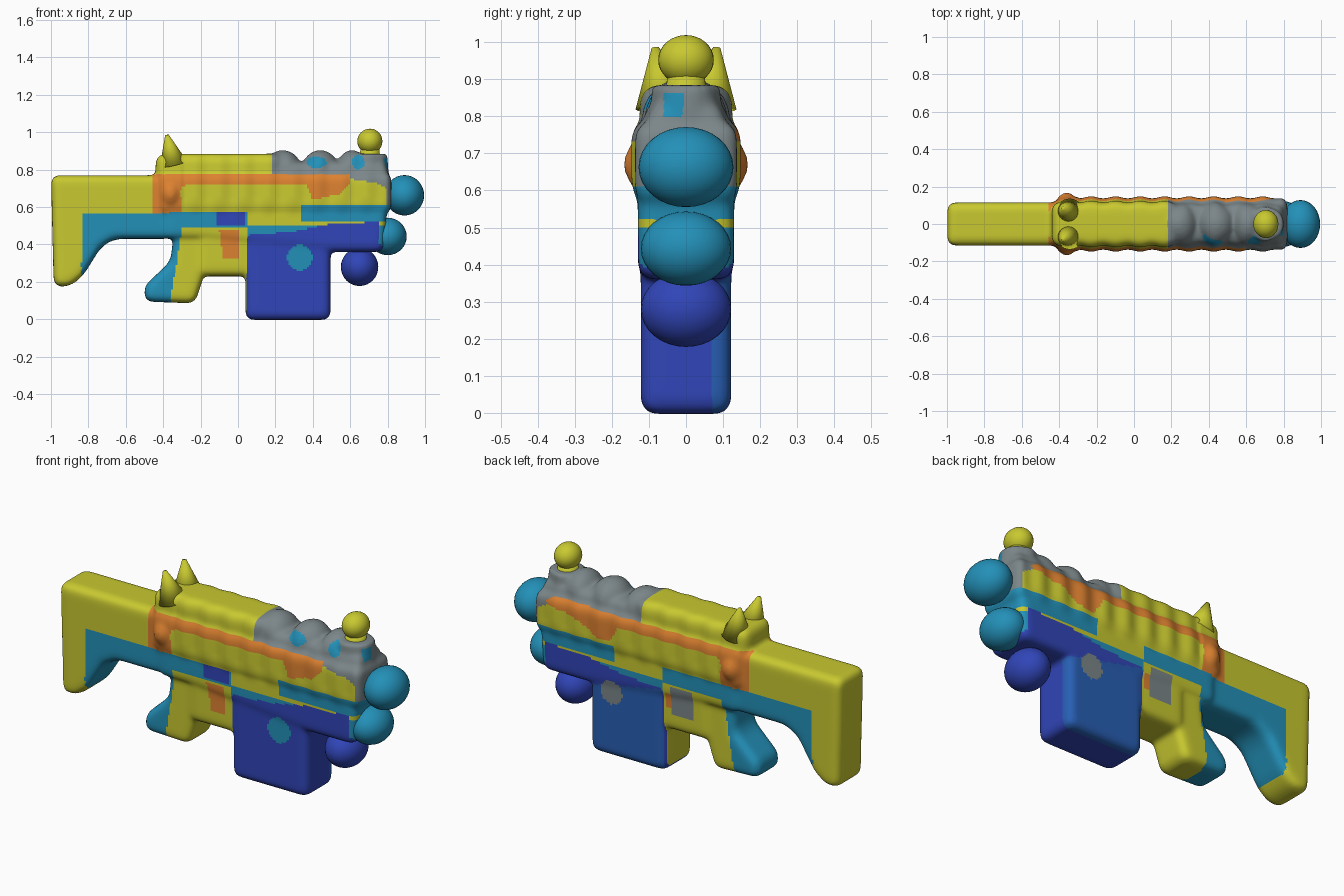
import bpy, bmesh, math
from mathutils import Matrix, Vector

if "Cube" in bpy.data.objects:
    bpy.data.objects.remove(bpy.data.objects["Cube"])

COLOURS = {
    "yellow": (0.58, 0.58, 0.03), "teal": (0.017, 0.28, 0.48),
    "deep_blue": (0.03, 0.06, 0.48), "mid_blue": (0.021, 0.114, 0.456),
    "grey": (0.2, 0.24, 0.25), "orange": (0.72, 0.22, 0.03),
}
MATS = {}
for name, rgb in COLOURS.items():
    mat = bpy.data.materials.new(name)
    mat.use_nodes = True
    mat.diffuse_color = (*rgb, 1)
    mat.node_tree.nodes["Principled BSDF"].inputs["Base Color"].default_value = (*rgb, 1)
    MATS[name] = mat
INDEX = {name: i for i, name in enumerate(COLOURS)}


def slab(bm, pts, half, bevel=0.04):
    """Rounded side profile, extruded across the width."""
    part = bmesh.new()
    face = part.faces.new([part.verts.new((x, -half, z)) for x, z in pts])
    out = bmesh.ops.extrude_face_region(part, geom=[face])
    moved = [v for v in out["geom"] if isinstance(v, bmesh.types.BMVert)]
    bmesh.ops.translate(part, verts=moved, vec=(0, 2 * half, 0))
    bmesh.ops.recalc_face_normals(part, faces=part.faces)
    bmesh.ops.bevel(part, geom=part.edges[:], offset=bevel, segments=4,
                    profile=0.5, affect='EDGES', clamp_overlap=True)
    temp = bpy.data.meshes.new("temp")
    part.to_mesh(temp)
    part.free()
    bm.from_mesh(temp)
    bpy.data.meshes.remove(temp)


def box(x0, x1, z0, z1):
    return [(x0, z0), (x1, z0), (x1, z1), (x0, z1)]


def oval(x, z, rx, rz):
    steps = [k * math.tau / 16 for k in range(16)]
    return [(x + rx * math.cos(a), z + rz * math.sin(a)) for a in steps]


def blob(bm, centre, radii, seg=32):
    mat = Matrix.Translation(centre) @ Matrix.Diagonal((*radii, 1))
    bmesh.ops.create_uvsphere(bm, u_segments=seg, v_segments=seg // 2, radius=1, matrix=mat)


def finish(name, bm, colour):
    mesh = bpy.data.meshes.new(name)
    bm.to_mesh(mesh)
    bm.free()
    mesh.materials.append(MATS[colour])
    mesh.polygons.foreach_set("use_smooth", [True] * len(mesh.polygons))
    obj = bpy.data.objects.new(name, mesh)
    bpy.context.collection.objects.link(obj)
    return obj


# Body masses, fused into one soft shell
bm = bmesh.new()
slab(bm, [(-1, .77), (-.35, .77), (-.35, .43), (-.66, .43), (-.73, .39),
          (-.83, .23), (-.9, .175), (-.985, .175)], .115)              # stock
slab(bm, box(-.43, .82, .56, .79), .142, .05)                          # receiver
slab(bm, [(-.4, .64), (.8, .64), (.78, .36), (.5, .36), (-.2, .43), (-.4, .43)], .13)
slab(bm, box(-.44, .24, .68, .885), .12, .05)                          # top cover
slab(bm, box(.1, .8, .68, .84), .11, .05)                              # rail
slab(bm, [(-.34, .5), (-.14, .5), (-.18, .24), (-.23, .085), (-.5, .095),
          (-.5, .18), (-.36, .31)], .105)                              # grip
slab(bm, box(-.22, .08, .23, .52), .118)                               # trigger block
slab(bm, box(.04, .495, -.003, .5), .122)                              # magazine
for x, rx in ((.24, .1), (.44, .1), (.61, .085)):                      # rail bumps
    blob(bm, (x, 0, .8), (rx, .115, .105))
bmesh.ops.create_cone(bm, cap_ends=True, segments=32, radius1=.1, radius2=.09, depth=.2,
                      matrix=Matrix.Translation((.71, 0, .785)))
blob(bm, (-.36, 0, .67), (.085, .17, .11))                             # side flares
body = finish("body_shell", bm, "yellow")

remesh = body.modifiers.new("fuse", 'REMESH')
remesh.mode = 'VOXEL'
remesh.voxel_size = 0.011
soften = body.modifiers.new("soften", 'SMOOTH')
soften.iterations = 14
soften.factor = 0.5
graph = bpy.context.evaluated_depsgraph_get()
mesh = bpy.data.meshes.new_from_object(body.evaluated_get(graph))
body.modifiers.clear()
body.data = mesh
mesh.name = "body_shell"

# Gentle ribs along the receiver sides
for v in mesh.vertices:
    if v.co.x > -.3 and v.co.z > .55:
        v.co.y *= 1 + .04 * math.sin(48 * v.co.x) * min(1, (v.co.z - .55) * 10)

# Colour zones: first match wins; limits are the y range each zone covers
BOTH, FRONT, BACK = (-1, 1), (-1, 0), (0, 1)
ZONES = [
    ("teal", FRONT, oval(.33, .33, .07, .07)),
    ("teal", FRONT, oval(.42, .84, .055, .03)),
    ("teal", FRONT, oval(.645, .84, .035, .04)),
    ("teal", (-.06, -.01), box(.77, .9, .8, .86)),
    ("grey", BACK, oval(.36, .35, .065, .065)),
    ("grey", BACK, box(-.13, .01, .33, .48)),
    ("orange", BACK, box(.01, .035, .36, .44)),
    ("orange", FRONT, [(-.1, .48), (.01, .48), (0, .33), (-.08, .33)]),
    ("deep_blue", FRONT, box(-.11, .04, .5, .575)),
    ("mid_blue", (.07, 1), [(.055, -.1), (.6, -.1), (.5, .36), (.055, .45)]),
    ("orange", BOTH, box(-.46, -.305, .57, .775)),
    ("orange", BOTH, box(-.4, .6, .715, .775)),
    ("orange", FRONT, [(.36, .73), (.6, .73), (.54, .67), (.4, .64)]),
    ("orange", BACK, [(.3, .73), (.36, .63), (.45, .64), (.55, .7), (.75, .74), (.7, .78), (.5, .78)]),
    ("grey", BOTH, box(.18, .95, .775, 1)),
    ("grey", BOTH, [(.6, .78), (.6, .75), (.74, .73), (.79, .7), (.79, .61), (1, .6), (1, .8)]),
    ("teal", BOTH, box(.335, 1, .52, .61)),
    ("deep_blue", BOTH, [(.045, -.1), (1, -.1), (1, .36), (.75, .4), (.75, .52),
                         (.5, .51), (.3, .47), (.045, .45)]),
    ("teal", BOTH, box(.05, 1, .36, .5)),
    ("teal", BOTH, box(-.83, .05, .485, .57)),
    ("teal", BOTH, [(-.84, .15), (-.83, .56), (-.29, .56), (-.32, .35), (-.37, .05), (-.6, .05), (-.6, .3)]),
]


def inside(x, z, poly):
    hit = False
    for (ax, az), (bx, bz) in zip(poly, poly[1:] + poly[:1]):
        if (az > z) != (bz > z) and x < ax + (z - az) * (bx - ax) / (bz - az):
            hit = not hit
    return hit


mesh.materials.clear()
for mat in MATS.values():
    mesh.materials.append(mat)
for face in mesh.polygons:
    x, y, z = face.center
    face.use_smooth = True
    face.material_index = next((INDEX[c] for c, (lo, hi), poly in ZONES
                                if lo <= y < hi and inside(x, z, poly)), INDEX["yellow"])

# Rounded barrel ends and front grip ball
for name, colour, centre, radii in (
        ("upper_muzzle", "teal", (.89, 0, .663), (.105, .128, .108)),
        ("lower_muzzle", "teal", (.8, 0, .443), (.102, .122, .1)),
        ("front_grip", "deep_blue", (.65, 0, .28), (.1, .122, .102))):
    bm = bmesh.new()
    blob(bm, centre, radii)
    finish(name, bm, colour)

# Front sight knob on a short neck
bm = bmesh.new()
blob(bm, (.705, 0, .952), (.067, .075, .067))
bmesh.ops.create_cone(bm, cap_ends=True, segments=32, radius1=.06, radius2=.05, depth=.08,
                      matrix=Matrix.Translation((.705, 0, .87)))
finish("front_sight", bm, "yellow")

# Pair of pointed rear sights leaning outward and back
for side, name in ((1, "left_rear_sight"), (-1, "right_rear_sight")):
    bm = bmesh.new()
    base, tip = Vector((-.345, .062 * side, .83)), Vector((-.38, .083 * side, .985))
    axis = tip - base
    turn = axis.to_track_quat('Z', 'Y').to_matrix().to_4x4()
    bmesh.ops.create_cone(bm, cap_ends=True, segments=20, radius1=.075, radius2=.01,
                          depth=axis.length, matrix=Matrix.Translation((base + tip) / 2) @ turn)
    finish(name, bm, "yellow")
